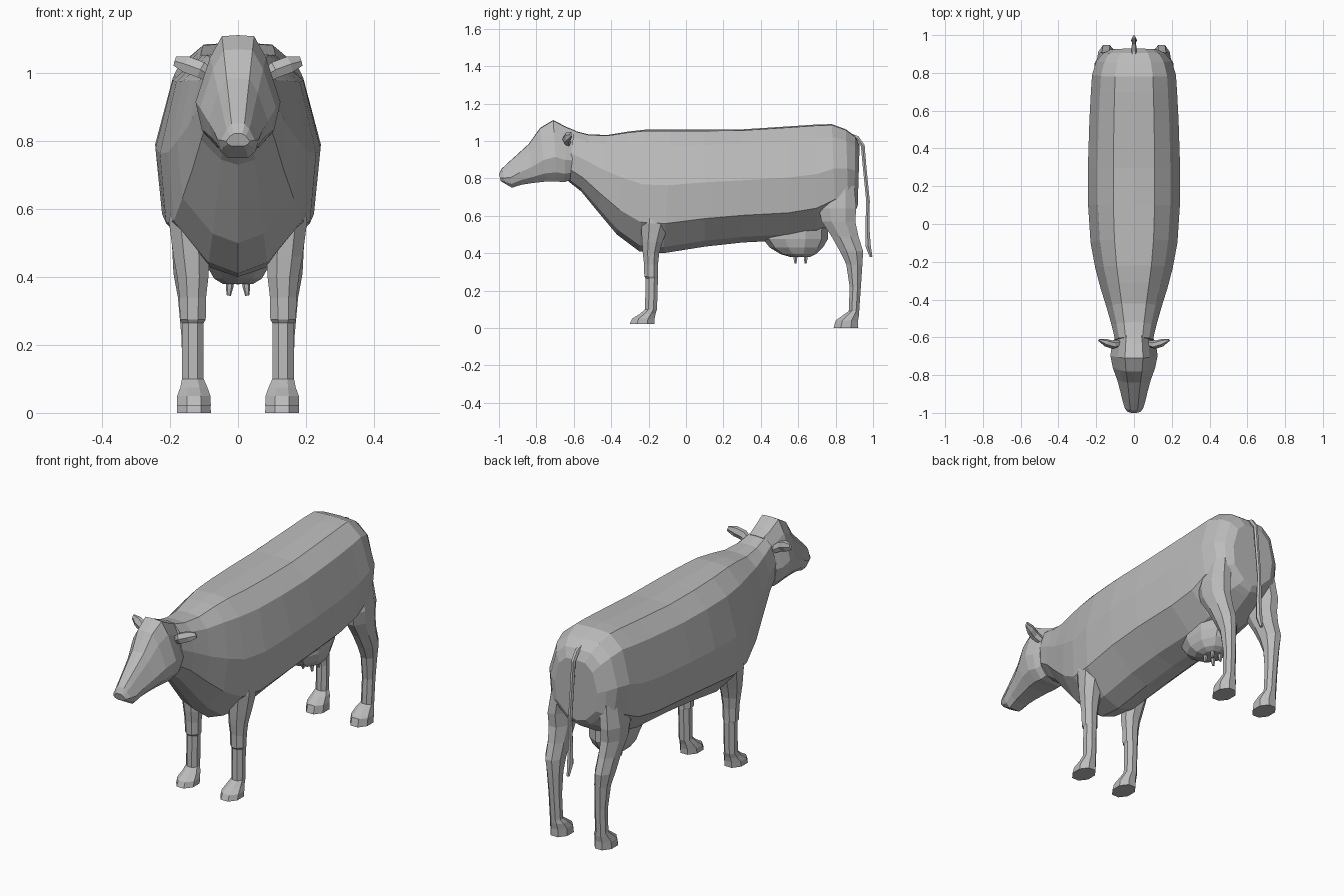
import bpy, bmesh, math
from mathutils import Vector

grey = bpy.data.materials.new("warm_grey")
grey.diffuse_color = (0.5, 0.5, 0.5, 1)


def loft(name, rings):
    """Skin a list of equal-length closed rings and cap both ends."""
    bm = bmesh.new()
    loops = [[bm.verts.new(p) for p in r] for r in rings]
    n = len(loops[0])
    for a, b in zip(loops, loops[1:]):
        for i in range(n):
            j = (i + 1) % n
            bm.faces.new((a[i], a[j], b[j], b[i]))
    bm.faces.new(loops[0])
    bm.faces.new(loops[-1])
    bmesh.ops.recalc_face_normals(bm, faces=bm.faces)
    me = bpy.data.meshes.new(name)
    bm.to_mesh(me)
    bm.free()
    me.materials.append(grey)
    ob = bpy.data.objects.new(name, me)
    bpy.context.collection.objects.link(ob)
    return ob


def section(ring, shape):
    """Symmetric slice between a top and a bottom point; shape = (drop, width)."""
    yt, zt, yb, zb, hw = ring
    half = [(w * hw, yt + (yb - yt) * t, zt + (zb - zt) * t) for t, w in shape]
    return half + [(-x, y, z) for x, y, z in half[-2:0:-1]]


def oval(cx, cy, z, hx, hy, n=8):
    """Horizontal ring with flat sides."""
    k = 1 / math.cos(math.pi / n)
    return [(cx + hx * k * math.cos(math.tau * (i + .5) / n),
             cy + hy * k * math.sin(math.tau * (i + .5) / n), z) for i in range(n)]


def tube(name, pts, n=6):
    """Tapered tube along (x, y, z, radius_a, radius_b) points."""
    ps = [Vector(p[:3]) for p in pts]
    rings = []
    for i, p in enumerate(ps):
        d = (ps[min(i + 1, len(ps) - 1)] - ps[max(i - 1, 0)]).normalized()
        side = Vector((0, 1, 0)) if abs(d.x) > .5 else Vector((1, 0, 0))
        u = (side - d * side.dot(d)).normalized()
        v = d.cross(u)
        rings.append([p + u * pts[i][3] * math.cos(math.tau * k / n)
                      + v * pts[i][4] * math.sin(math.tau * k / n) for k in range(n)])
    return loft(name, rings)


# Body: neck to rump
trunk = [(0, 0), (.01, .45), (.13, .79), (.45, 1), (.76, .92), (.95, .42), (1, 0)]
loft("body", [section(r, trunk) for r in [
    (-.60, 1.055, -.63, .785, .10), (-.52, 1.035, -.56, .73, .118),
    (-.42, 1.032, -.47, .62, .145), (-.31, 1.05, -.37, .50, .178),
    (-.22, 1.06, -.25, .41, .205), (-.08, 1.06, -.12, .40, .23),
    (.10, 1.06, .10, .435, .243), (.30, 1.062, .30, .457, .244),
    (.55, 1.078, .55, .47, .236), (.70, 1.088, .70, .50, .228),
    (.78, 1.09, .80, .56, .222), (.855, 1.062, .87, .60, .20),
    (.905, 1.025, .90, .62, .165), (.928, .975, .918, .65, .125)]])

# Head: poll to muzzle
skull = [(0, 0), (.01, .38), (.2, .66), (.6, 1), (.85, .85), (1, .5), (1, 0)]
loft("head", [section(r, skull) for r in [
    (-.59, 1.055, -.62, .79, .105), (-.64, 1.075, -.65, .78, .118),
    (-.71, 1.112, -.69, .783, .125), (-.78, 1.07, -.75, .783, .112),
    (-.84, .985, -.82, .775, .088), (-.90, .93, -.88, .766, .072),
    (-.95, .885, -.93, .75, .06), (-.985, .852, -.965, .77, .05),
    (-1.0, .822, -.99, .785, .035)]])

# Per-leg rings: z, centre x, centre y, half x, half y
front = [(.66, .14, -.17, .05, .06), (.56, .145, -.165, .058, .075),
         (.46, .137, -.18, .053, .055), (.40, .133, -.187, .046, .044),
         (.34, .133, -.187, .039, .037), (.275, .133, -.187, .038, .036),
         (.265, .133, -.183, .032, .033), (.10, .133, -.187, .032, .032),
         (.075, .13, -.205, .04, .042), (.05, .13, -.228, .049, .06),
         (.022, .13, -.235, .05, .066)]
hind = [(.76, .14, .82, .05, .08), (.64, .155, .81, .053, .10),
        (.57, .152, .815, .052, .09), (.49, .148, .85, .046, .072),
        (.41, .146, .885, .044, .062), (.34, .14, .90, .037, .043),
        (.22, .135, .905, .031, .03), (.09, .133, .898, .031, .028),
        (.07, .13, .883, .04, .042), (.04, .13, .86, .049, .06),
        (0, .13, .855, .05, .066)]

for s, tag in ((1, "left"), (-1, "right")):
    for kind, rows in (("front_leg", front), ("hind_leg", hind)):
        loft(f"{kind}_{tag}", [oval(s * x, y, z, hx, hy) for z, x, y, hx, hy in rows])
    # Ears
    tube(f"ear_{tag}", [(s * .07, -.63, .985, .015, .02), (s * .11, -.64, 1.01, .022, .028),
                        (s * .15, -.628, 1.025, .020, .028), (s * .185, -.615, 1.035, .006, .016)])
    # Teats
    for i, y in enumerate((.585, .64)):
        tube(f"teat_{tag}_{i}", [(s * .022, y, .40, .013, .013), (s * .025, y, .37, .011, .011),
                                 (s * .027, y, .345, .006, .006)])

# Udder
loft("udder", [oval(0, y, z, hx, hy, 10) for z, y, hx, hy in [
    (.56, .59, .10, .16), (.475, .585, .10, .165), (.43, .59, .09, .135),
    (.395, .60, .07, .09), (.38, .61, .045, .05)]])

# Tail
tube("tail", [(0, .87, 1.03, .014, .016), (0, .915, 1.015, .013, .014),
              (0, .945, .975, .012, .012), (0, .955, .86, .011, .011),
              (0, .973, .68, .011, .011), (0, .97, .53, .014, .013),
              (0, .973, .44, .017, .017), (0, .99, .38, .008, .008)])
